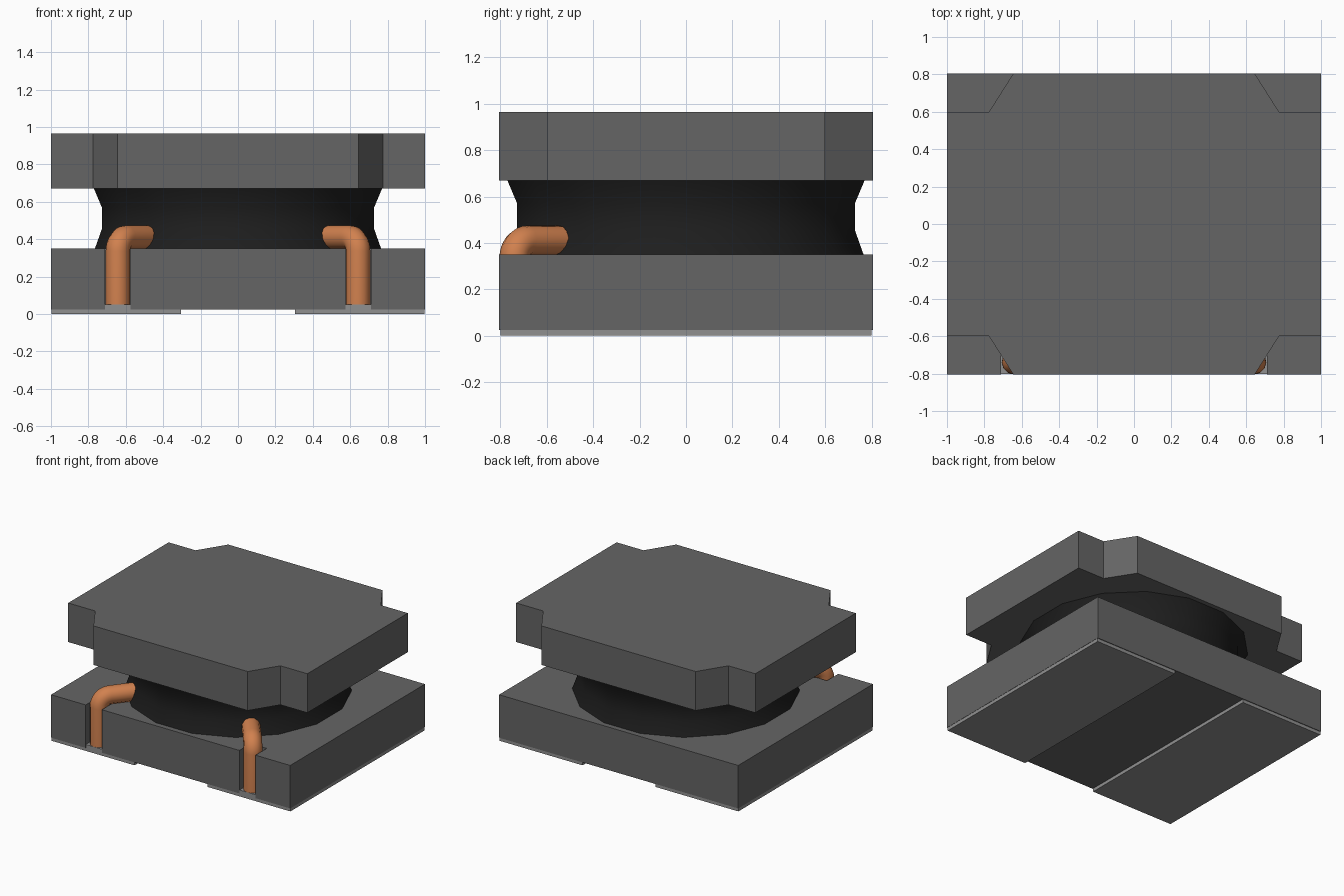
import bpy, bmesh, math
from mathutils import Vector

cube = bpy.data.objects.get("Cube")
if cube:
    bpy.data.objects.remove(cube, do_unlink=True)


def material(name, rgb, rough=0.6):
    m = bpy.data.materials.new(name)
    m.use_nodes = True
    m.diffuse_color = (*rgb, 1)
    bsdf = next(n for n in m.node_tree.nodes if n.type == 'BSDF_PRINCIPLED')
    bsdf.inputs["Base Color"].default_value = (*rgb, 1)
    bsdf.inputs["Roughness"].default_value = rough
    return m


FERRITE = material("ferrite grey", (0.13, 0.13, 0.13))
BLACK = material("winding black", (0.013, 0.013, 0.013))
METAL = material("terminal metal", (0.28, 0.28, 0.28))
COPPER = material("copper", (0.64, 0.22, 0.078))


def add_object(name, bm, mat):
    bmesh.ops.recalc_face_normals(bm, faces=bm.faces)
    me = bpy.data.meshes.new(name)
    bm.to_mesh(me)
    bm.free()
    ob = bpy.data.objects.new(name, me)
    bpy.context.collection.objects.link(ob)
    me.materials.append(mat)
    return ob


def prism(name, outline, z0, z1, mat):
    """Extrude a flat outline from z0 up to z1."""
    bm = bmesh.new()
    face = bm.faces.new([bm.verts.new((x, y, z0)) for x, y in outline])
    up = bmesh.ops.extrude_face_region(bm, geom=[face])["geom"]
    verts = [v for v in up if isinstance(v, bmesh.types.BMVert)]
    bmesh.ops.translate(bm, verts=verts, vec=(0, 0, z1 - z0))
    return add_object(name, bm, mat)


def rect(x0, x1, y0, y1):
    return [(x0, y0), (x1, y0), (x1, y1), (x0, y1)]


def smooth(ob, angle):
    bpy.ops.object.select_all(action='DESELECT')
    ob.select_set(True)
    bpy.context.view_layer.objects.active = ob
    bpy.ops.object.shade_smooth_by_angle(angle=math.radians(angle))


HX, HY = 1.0, 0.805             # half sizes of the flanges
SLOT = (0.575, 0.71, -0.67)     # wire slot: inner x, outer x, back y

# Lower flange with two wire slots in its front edge
half = [(SLOT[0], -HY), (SLOT[0], SLOT[2]), (SLOT[1], SLOT[2]),
        (SLOT[1], -HY), (HX, -HY), (HX, HY)]
prism("lower_flange", half + [(-x, y) for x, y in reversed(half)],
      0.025, 0.35, FERRITE)

# Upper flange with notched corners
quarter = [(HX, 0.6), (0.775, 0.6), (0.645, HY)]
top = quarter + [(-x, y) for x, y in reversed(quarter)]
prism("upper_flange", top + [(-x, -y) for x, y in top], 0.67, 0.965, FERRITE)

# Waisted sixteen-sided winding between the flanges
N = 16
bm = bmesh.new()
rings = []
for r, z in [(0.78, 0.35), (0.742, 0.455), (0.742, 0.57), (0.785, 0.67)]:
    rings.append([bm.verts.new((r * math.cos(a), r * math.sin(a), z))
                  for a in ((i + 0.5) * math.tau / N for i in range(N))])
for low, high in zip(rings, rings[1:]):
    for i in range(N):
        j = (i + 1) % N
        bm.faces.new((low[i], low[j], high[j], high[i]))
bm.faces.new(rings[0])
bm.faces.new(rings[-1])
smooth(add_object("winding", bm, BLACK), 30)

# Terminals and copper wire ends, one set on each side
WIRE_R, BEND, Z_WIRE = 0.065, 0.075, 0.41
for side, s in (("left", 1), ("right", -1)):
    prism(side + "_terminal_pad",
          rect(*sorted((s * 0.305, s * 0.998)), -0.8, 0.8), 0, 0.025, METAL)
    prism(side + "_slot_contact",
          rect(*sorted((s * SLOT[0], s * SLOT[1])), -0.803, SLOT[2]),
          0.025, 0.05, METAL)

    # Wire path: up the slot, round a bend, then into the winding
    foot = Vector((s * 0.6425, -0.739, 0))
    inward = Vector((s * 0.49, -0.545, 0)) - foot
    length = inward.length
    inward.normalize()
    path = [(0, 0.05)]
    for k in range(9):
        a = k / 8 * math.pi / 2
        path.append((BEND * (1 - math.cos(a)),
                     Z_WIRE - BEND + BEND * math.sin(a)))
    path.append((length, Z_WIRE))

    curve = bpy.data.curves.new(side + "_wire", 'CURVE')
    curve.dimensions = '3D'
    curve.bevel_depth = WIRE_R
    curve.bevel_resolution = 4
    curve.use_fill_caps = True
    spline = curve.splines.new('POLY')
    spline.points.add(len(path) - 1)
    for p, (d, z) in zip(spline.points, path):
        p.co = (*(foot + inward * d + Vector((0, 0, z))), 1)
    wire = bpy.data.objects.new(side + "_wire", curve)
    bpy.context.collection.objects.link(wire)
    curve.materials.append(COPPER)
    bpy.ops.object.select_all(action='DESELECT')
    wire.select_set(True)
    bpy.context.view_layer.objects.active = wire
    bpy.ops.object.convert(target='MESH')
    smooth(bpy.context.object, 40)
